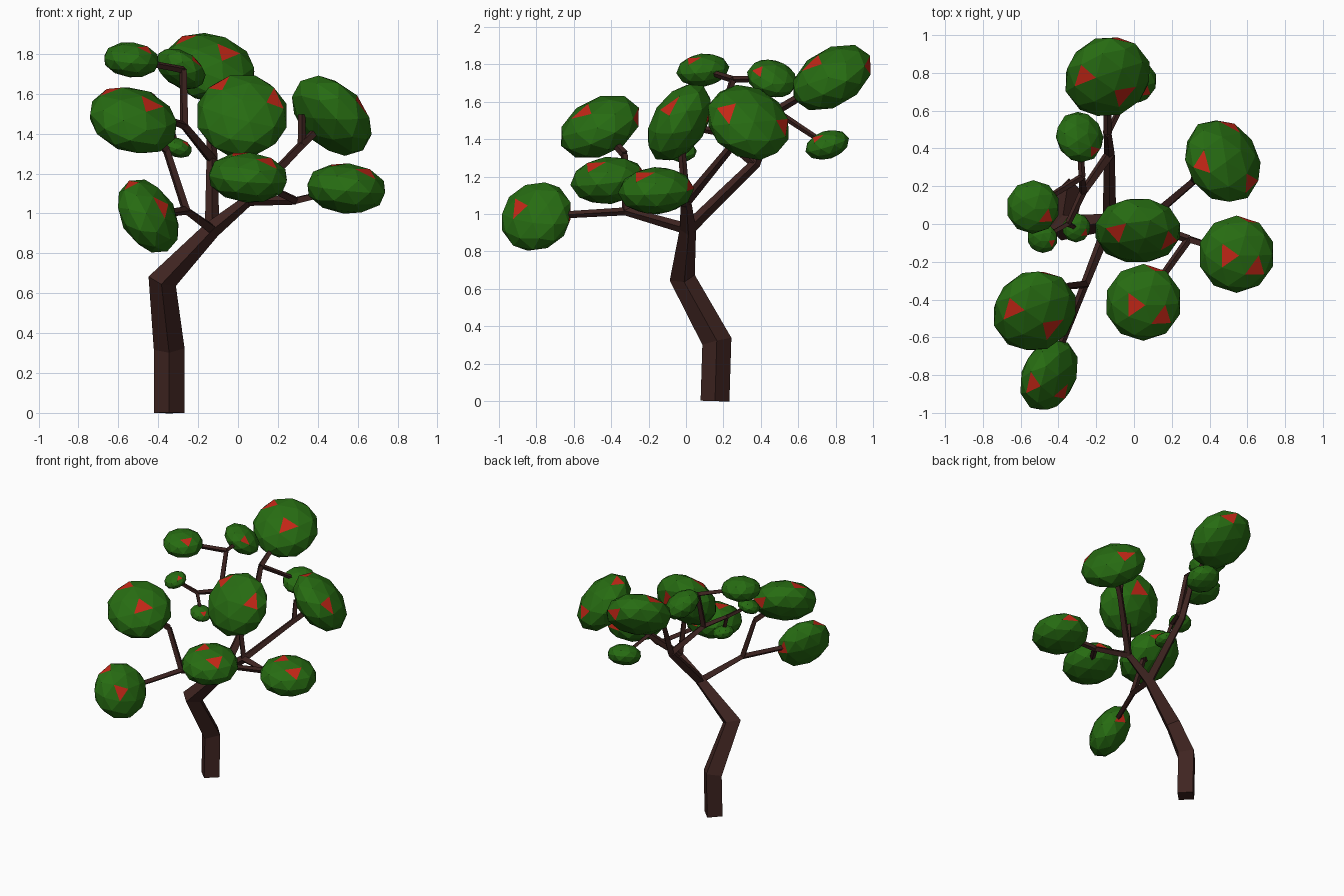
import bpy, bmesh, math
from mathutils import Vector

if "Cube" in bpy.data.objects:
    bpy.data.objects.remove(bpy.data.objects["Cube"])


def material(name, rgb):
    m = bpy.data.materials.new(name)
    m.diffuse_color = (*rgb, 1)
    m.use_nodes = True
    m.node_tree.nodes["Principled BSDF"].inputs["Base Color"].default_value = m.diffuse_color
    return m


BARK = material("bark", (0.05, 0.018, 0.015))
LEAF = material("leaf_green", (0.02, 0.15, 0.006))
RED = material("blossom_red", (0.55, 0.02, 0.008))


def finish(name, bm, mats):
    bmesh.ops.recalc_face_normals(bm, faces=bm.faces)
    me = bpy.data.meshes.new(name)
    bm.to_mesh(me)
    bm.free()
    for m in mats:
        me.materials.append(m)
    ob = bpy.data.objects.new(name, me)
    bpy.context.collection.objects.link(ob)


def limb(name, pts, radii):
    """Four-sided tapered tube along a polyline, mitred at the bends."""
    pts = [Vector(p) for p in pts]
    dirs = [(b - a).normalized() for a, b in zip(pts, pts[1:])]
    bm = bmesh.new()
    rings = []
    side = Vector((1, 0, 0))
    for i, (p, r) in enumerate(zip(pts, radii)):
        d0, d1 = dirs[max(i - 1, 0)], dirs[min(i, len(dirs) - 1)]
        t = (d0 + d1).normalized()
        side = (side - t * side.dot(t)).normalized()
        up = t.cross(side)
        axis = (d1 - d0).normalized()
        stretch = 1 / max(t.dot(d0), 0.6) - 1
        ring = []
        for k in range(4):
            a = k * math.pi / 2
            v = (side * math.cos(a) + up * math.sin(a)) * r
            ring.append(bm.verts.new(p + v + axis * v.dot(axis) * stretch))
        rings.append(ring)
    for a, b in zip(rings, rings[1:]):
        for k in range(4):
            bm.faces.new((a[k], a[(k + 1) % 4], b[(k + 1) % 4], b[k]))
    bm.faces.new(rings[0])
    bm.faces.new(rings[-1])
    finish(name, bm, [BARK])


def leaf_clump(name, centre, radius, tilt):
    """Flattened low-poly ball leaning along 'tilt', with a few red faces."""
    bm = bmesh.new()
    bmesh.ops.create_icosphere(bm, subdivisions=2, radius=radius)
    x, y = tilt
    normal = Vector((x, y, math.sqrt(1 - x * x - y * y)))
    turn = Vector((0, 0, 1)).rotation_difference(normal)
    for v in bm.verts:
        v.co.z *= 0.62
        v.co = turn @ v.co
    spots = [(.7, -.5, .5)] + ([(-.4, -.1, .8), (.2, .8, .1)] if radius > .2 else [])
    for s in spots:
        s = Vector(s).normalized() * radius
        min(bm.faces, key=lambda f: (f.calc_center_median() - s).length).material_index = 1
    bmesh.ops.translate(bm, verts=bm.verts, vec=centre)
    finish(name, bm, [LEAF, RED])


# Branch joints: position and limb thickness there
joints = {
    "root": ((-.345, .155, 0), .077),
    "knee": ((-.345, .165, .32), .077),
    "elbow": ((-.38, -.02, .66), .066),
    "fork": ((-.13, .01, .92), .044),
    "right": ((.05, 0, 1.065), .028),
    "far_right": ((.32, .23, 1.345), .022),
    "low": ((.29, -.08, 1.065), .021),
    "left": ((-.26, -.32, 1.015), .023),
    "left_up": ((-.36, -.33, 1.32), .02),
    "back": ((-.13, .37, 1.27), .028),
    "back_top": ((-.14, .48, 1.55), .021),
    "back_left": ((-.27, .17, 1.44), .022),
    "top": ((-.275, .25, 1.72), .019),
    "small": ((-.35, 0, 1.47), .016),
}

# Trunk and limbs as runs of joints
runs = {
    "trunk": "root knee elbow fork right",
    "back_limb": "fork back back_top",
    "left_limb": "fork left left_up",
    "right_limb": "right far_right",
    "low_limb": "right low",
    "top_limb": "back back_left top",
    "small_limb": "back_left small",
}
for name, run in runs.items():
    nodes = [joints[j] for j in run.split()]
    radii = [r for _, r in nodes]
    radii[0] = min(radii[0], radii[1] * 1.3)
    limb(name, [p for p, _ in nodes], radii)

# Foliage: joint it grows from, centre, radius, sideways tilt
clumps = [
    ("back_top", (-.14, .78, 1.73), .236, (.25, -.5)),
    ("right", (.02, -.035, 1.49), .234, (0, -.84)),
    ("left_up", (-.525, -.46, 1.467), .232, (.29, -.44)),
    ("far_right", (.47, .333, 1.49), .236, (.65, .38)),
    ("low", (.05, -.415, 1.18), .205, (.08, -.12)),
    ("low", (.543, -.16, 1.125), .205, (.1, -.06)),
    ("left", (-.45, -.8, .987), .202, (.8, -.37)),
    ("top", (-.288, .46, 1.725), .138, (.5, .25)),
    ("top", (-.535, .09, 1.77), .143, (.1, -.12)),
    ("back_top", (0, .755, 1.37), .122, (.1, -.3)),
    ("small", (-.305, -.02, 1.33), .078, (.3, -.1)),
    ("small", (-.485, -.075, 1.56), .082, (-.2, -.3)),
]
for i, (joint, centre, radius, tilt) in enumerate(clumps, 1):
    leaf_clump(f"leaf_clump_{i}", centre, radius, tilt)
    start = joints[joint][0]
    thick = .011 + .042 * radius
    limb(f"twig_{i}", [start, centre], [thick * 1.1, thick * .9])

# Extra upright twig beside the right clump
start = Vector(joints["far_right"][0])
limb("twig_upright", [start, start + Vector((0, .02, .15))], [.021, .018])
